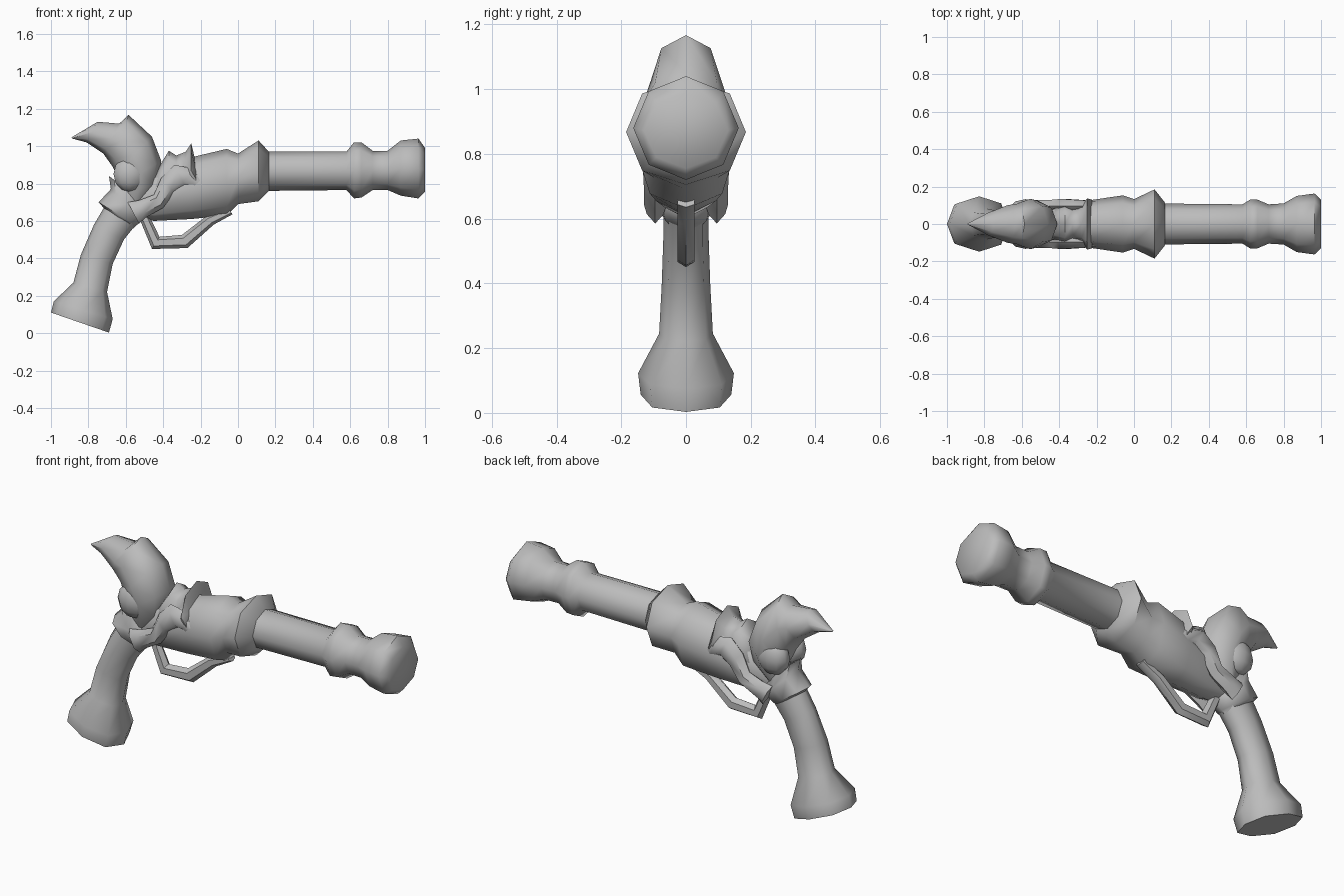
import bpy, bmesh, math
from mathutils import Vector

cube = bpy.data.objects.get("Cube")
if cube:
    bpy.data.objects.remove(cube, do_unlink=True)

grey = bpy.data.materials.new("plain grey")
grey.use_nodes = True
grey.diffuse_color = (0.5, 0.5, 0.5, 1)
grey.node_tree.nodes["Principled BSDF"].inputs["Base Color"].default_value = (0.5, 0.5, 0.5, 1)


def finish(bm, name, angle=55):
    bmesh.ops.recalc_face_normals(bm, faces=bm.faces)
    mesh = bpy.data.meshes.new(name)
    bm.to_mesh(mesh)
    bm.free()
    mesh.materials.append(grey)
    obj = bpy.data.objects.new(name, mesh)
    bpy.context.collection.objects.link(obj)
    bpy.ops.object.select_all(action='DESELECT')
    obj.select_set(True)
    bpy.context.view_layer.objects.active = obj
    bpy.ops.object.shade_smooth_by_angle(angle=math.radians(angle))
    return obj


def loft(name, rings, sides=8, square=1.0, y=0.0):
    """Skin rings given as (top x, top z, bottom x, bottom z, half width)."""
    bm = bmesh.new()
    loops = []
    for ax, az, bx, bz, w in rings:
        mid = Vector(((ax + bx) / 2, y, (az + bz) / 2))
        half = Vector(((ax - bx) / 2, 0, (az - bz) / 2))
        loop = []
        for i in range(sides):
            t = math.tau * i / sides
            c, s = math.cos(t), math.sin(t)
            c = math.copysign(abs(c) ** square, c)
            s = math.copysign(abs(s) ** square, s)
            loop.append(bm.verts.new(mid + half * c + Vector((0, w * s, 0))))
        loops.append(loop)
    for p, q in zip(loops, loops[1:]):
        for i in range(sides):
            j = (i + 1) % sides
            bm.faces.new((p[i], p[j], q[j], q[i]))
    bm.faces.new(loops[0])
    bm.faces.new(loops[-1])
    return finish(bm, name)


def upright(rows):
    return [(x, top, x, low, w) for x, top, low, w in rows]


# Barrel with collar and flared muzzle
loft("barrel", upright([
    (0.10, .97, .76, .11), (0.58, .97, .765, .105), (0.62, 1.02, .72, .13),
    (0.66, 1.02, .725, .13), (0.72, .975, .765, .105), (0.80, .975, .765, .11),
    (0.87, 1.03, .735, .15), (0.965, 1.04, .72, .163), (1.0, .99, .755, .13)]))

# Receiver body
loft("receiver", upright([
    (-.55, .78, .62, .06), (-.45, .86, .60, .09), (-.25, .94, .61, .125),
    (-.06, .985, .63, .153), (0, .96, .69, .133), (.11, 1.03, .705, .185),
    (.165, .97, .76, .115)]), square=.9)

# Saddle ring over the back of the receiver
loft("saddle", upright([
    (-.44, .86, .70, .08), (-.37, .975, .68, .105), (-.33, .95, .68, .095),
    (-.28, .97, .68, .10), (-.25, 1.015, .72, .137), (-.225, .91, .74, .13)]))

# Scrolled side straps
for side, label in ((1, "left"), (-1, "right")):
    loft(label + "_strap", [
        (-.59, .70, -.53, .585, .03), (-.53, .71, -.49, .62, .04),
        (-.45, .74, -.40, .67, .04), (-.41, .83, -.34, .75, .045),
        (-.34, .90, -.28, .78, .04), (-.24, .88, -.24, .77, .035),
        (-.19, .83, -.21, .74, .03), (-.13, .795, -.175, .73, .02)],
        sides=6, y=side * .095)
    # Round boss beside the hammer
    bm = bmesh.new()
    bmesh.ops.create_uvsphere(bm, u_segments=10, v_segments=6, radius=.09)
    bmesh.ops.scale(bm, vec=(1, .7, 1.05), verts=bm.verts)
    bmesh.ops.translate(bm, vec=(-.58, side * .07, .85), verts=bm.verts)
    finish(bm, label + "_boss")

# Curved beak-shaped hammer with a raised crest
loft("hammer", [
    (-.89, 1.047, -.885, 1.04, .004), (-.75, 1.13, -.81, 1.02, .06),
    (-.635, 1.12, -.72, .96, .10), (-.585, 1.167, -.67, .89, .108),
    (-.46, 1.05, -.65, .85, .135), (-.41, .92, -.62, .80, .125),
    (-.43, .80, -.62, .74, .10), (-.50, .68, -.62, .70, .06)])

# Grip collar and curved grip with flared butt
loft("grip_collar", [
    (-.69, .84, -.50, .70, .07), (-.68, .77, -.50, .61, .10),
    (-.745, .70, -.545, .575, .09), (-.71, .66, -.56, .56, .06)])
loft("grip", [
    (-.70, .70, -.53, .60, .07), (-.77, .58, -.61, .50, .07),
    (-.84, .42, -.67, .37, .075), (-.88, .27, -.70, .22, .083),
    (-.985, .17, -.67, .075, .148), (-1.0, .11, -.69, .003, .14)], square=.85)

# Trigger guard
loft("trigger_guard", [
    (-.48, .64, -.53, .62, .025), (-.42, .515, -.46, .45, .03),
    (-.30, .525, -.27, .455, .03), (-.17, .625, -.13, .58, .03),
    (-.05, .67, -.03, .635, .03)], sides=6)
